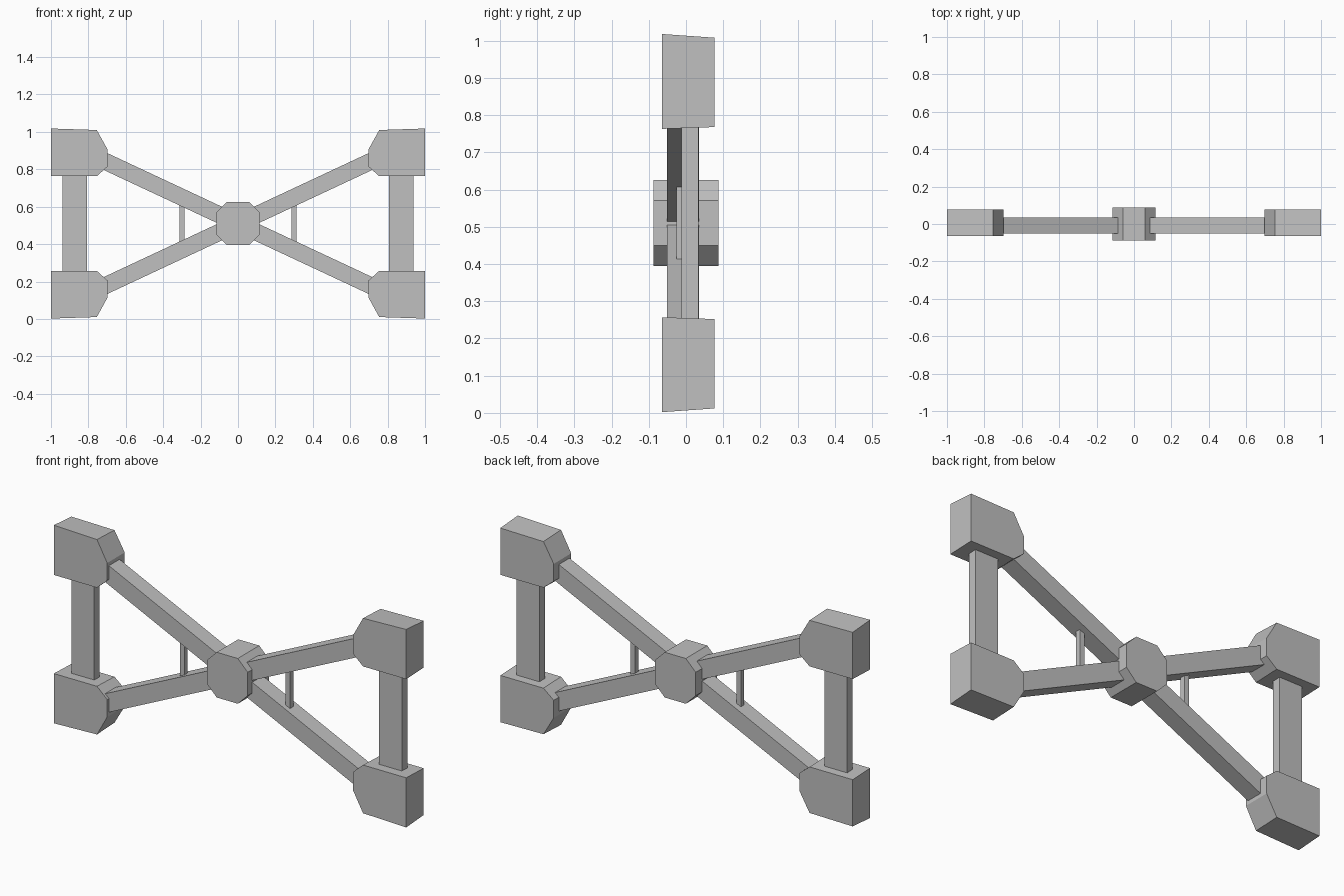
import bpy
import bmesh
from mathutils import Vector

cube = bpy.data.objects.get("Cube")
if cube:
    bpy.data.objects.remove(cube, do_unlink=True)

MID = 0.51  # height of the mirror plane

grey = bpy.data.materials.new("plain grey")
grey.use_nodes = True
grey.diffuse_color = (0.53, 0.53, 0.53, 1)
grey.node_tree.nodes["Principled BSDF"].inputs["Base Color"].default_value = (0.53, 0.53, 0.53, 1)


def prism(name, front, y0, y1, back=None):
    """Join a front outline (x, z) at y0 to a back outline at y1."""
    back = back or front
    bm = bmesh.new()
    a = [bm.verts.new((x, y0, z)) for x, z in front]
    b = [bm.verts.new((x, y1, z)) for x, z in back]
    bm.faces.new(a)
    bm.faces.new(b[::-1])
    for i in range(len(a)):
        j = (i + 1) % len(a)
        bm.faces.new((a[i], b[i], b[j], a[j]))
    bmesh.ops.recalc_face_normals(bm, faces=bm.faces)
    mesh = bpy.data.meshes.new(name)
    bm.to_mesh(mesh)
    bm.free()
    mesh.materials.append(grey)
    obj = bpy.data.objects.new(name, mesh)
    bpy.context.collection.objects.link(obj)
    return obj


def box(name, x0, x1, y0, y1, z0, z1):
    return prism(name, [(x0, z0), (x1, z0), (x1, z1), (x0, z1)], y0, y1)


def beam(name, start, end, width, y0, y1):
    s, e = Vector(start), Vector(end)
    side = (e - s).orthogonal().normalized() * width / 2
    return prism(name, [tuple(p) for p in (s + side, e + side, e - side, s - side)], y0, y1)


# Corner blocks: chamfered toward the centre, slightly tapered toward the back
corner_front = [(1, 0.508), (0.755, 0.5), (0.697, 0.395), (0.697, 0.305), (0.755, 0.253), (1, 0.253)]
corner_back = [(1, 0.498), (0.755, 0.494), (0.697, 0.395), (0.697, 0.305), (0.755, 0.258), (1, 0.258)]
for sx, side in ((1, "left"), (-1, "right")):
    for sz, level in ((1, "upper"), (-1, "lower")):
        place = lambda pts: [(sx * x, MID + sz * z) for x, z in pts]
        prism(f"{level}_{side}_corner_block", place(corner_front), -0.065, 0.077, place(corner_back))

    # Upright post between the corner blocks, and the thin strut near the hub
    inner, outer = sorted((sx * 0.808, sx * 0.938))
    box(f"{side}_post", inner, outer, -0.012, 0.033, MID - 0.3, MID + 0.3)
    centre = sx * 0.3
    box(f"{side}_strut", centre - 0.013, centre + 0.013, -0.025, 0.002, MID - 0.12, MID + 0.12)

    # Diagonal beam
    beam(f"{side}_rising_beam", (-sx * 0.78, MID - 0.365), (sx * 0.78, MID + 0.365), 0.09, -0.051, 0.035)

# Octagonal hub over the crossing
hub = [(0.06, 0.116), (0.116, 0.06), (0.116, -0.06), (0.06, -0.116)]
hub += [(-x, z) for x, z in reversed(hub)]
prism("centre_hub", [(x, MID + z) for x, z in hub], -0.087, 0.087)
